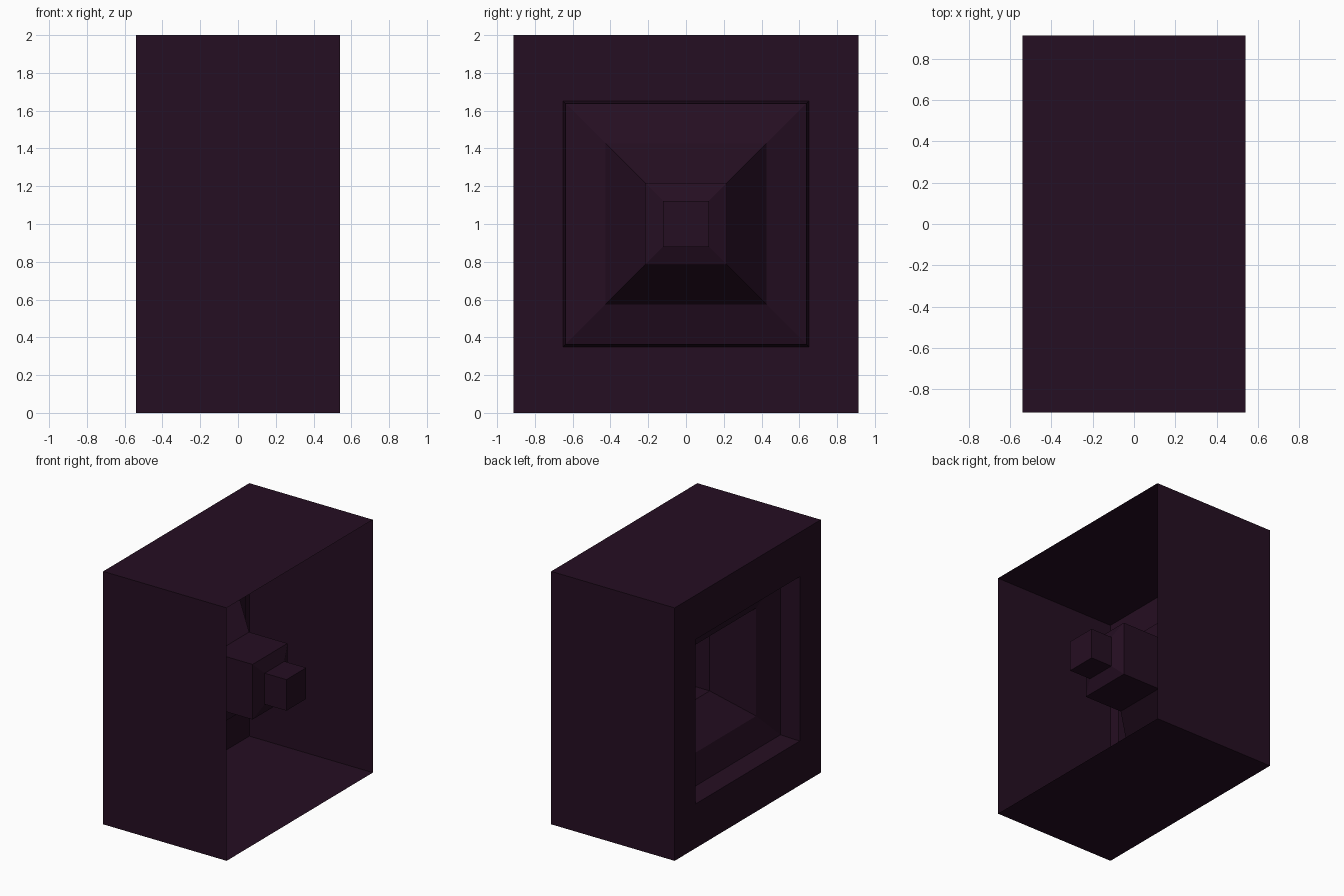
import bpy
import bmesh

if "Cube" in bpy.data.objects:
    bpy.data.objects.remove(bpy.data.objects["Cube"])

# Single flat colour
dark_plum = bpy.data.materials.new("dark_plum")
dark_plum.diffuse_color = (0.0185, 0.0044, 0.0158, 1.0)
dark_plum.use_nodes = True
dark_plum.node_tree.nodes["Principled BSDF"].inputs["Base Color"].default_value = dark_plum.diffuse_color

CENTRE_Z = 1.0


def loft(name, rings, cap=False):
    """Thin sheet skinned through rectangular rings (x, half width, half height)."""
    bm = bmesh.new()
    loops = [[bm.verts.new((x, sy * hy, CENTRE_Z + sz * hz))
              for sy, sz in ((-1, -1), (1, -1), (1, 1), (-1, 1))]
             for x, hy, hz in rings]
    for a, b in zip(loops, loops[1:]):
        for i in range(4):
            j = (i + 1) % 4
            bm.faces.new((a[i], a[j], b[j], b[i]))
    if cap:
        bm.faces.new(loops[-1])
    mesh = bpy.data.meshes.new(name)
    bm.to_mesh(mesh)
    bm.free()
    mesh.materials.append(dark_plum)
    obj = bpy.data.objects.new(name, mesh)
    bpy.context.collection.objects.link(obj)
    return obj


def square(x, half):
    return (x, half, half)


# Open-backed cabinet with the flat frame around the window
loft("cabinet", [(0.54, 0.913, 1.0), (-0.54, 0.913, 1.0), square(-0.54, 0.65)])

# Recessed window surround with its shallow inner lip
loft("window_bezel", [square(-0.54, 0.65), square(-0.38, 0.638), square(-0.315, 0.427)])

# Tapered funnel behind the window
loft("funnel", [square(-0.315, 0.427), square(-0.055, 0.218)])

# Square housing and the small closed neck at the back
loft("rear_housing", [square(-0.055, 0.218), square(0.28, 0.218), square(0.32, 0.123)])
loft("rear_neck", [square(0.32, 0.123), square(0.51, 0.123)], cap=True)
